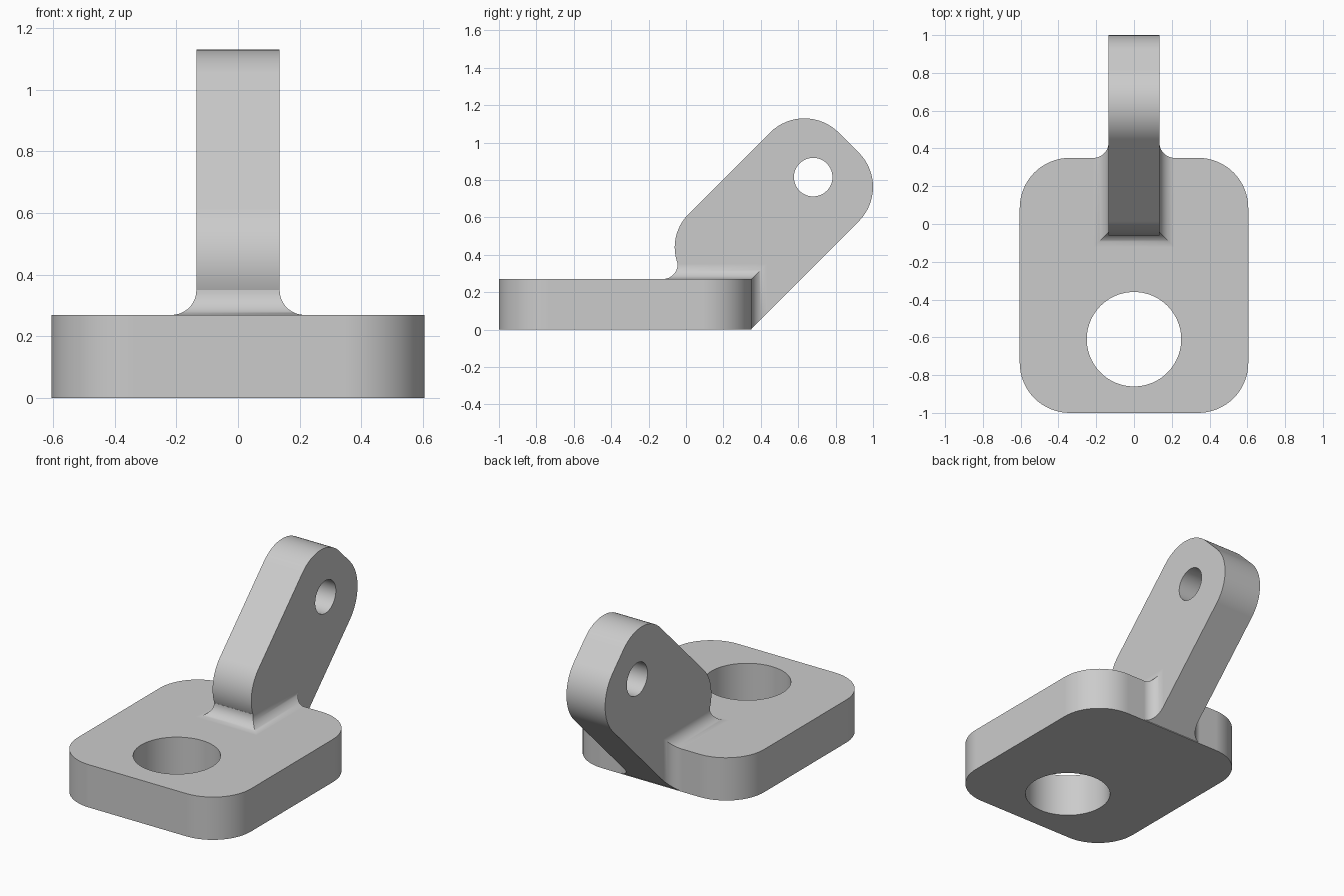
import bpy
import bmesh
import math
from mathutils import Vector

if "Cube" in bpy.data.objects:
    bpy.data.objects.remove(bpy.data.objects["Cube"], do_unlink=True)

metal = bpy.data.materials.new("light grey metal")
metal.use_nodes = True
GREY = (0.6, 0.6, 0.6, 1.0)
metal.diffuse_color = GREY
metal.node_tree.nodes["Principled BSDF"].inputs["Base Color"].default_value = GREY

BASE_TOP, BASE_BACK = 0.27, 0.35
ARM_HALF = 0.135
FILLET = 0.08


def make_object(name, bm):
    bmesh.ops.recalc_face_normals(bm, faces=bm.faces)
    mesh = bpy.data.meshes.new(name)
    bm.to_mesh(mesh)
    bm.free()
    mesh.materials.append(metal)
    obj = bpy.data.objects.new(name, mesh)
    bpy.context.collection.objects.link(obj)
    return obj


def rounded(corners, steps=16):
    """Outline from (u, v, radius) right-angled corners."""
    outline = []
    for i, (u, v, r) in enumerate(corners):
        p = Vector((u, v))
        if r == 0:
            outline.append(p)
            continue
        to_prev = (Vector(corners[i - 1][:2]) - p).normalized()
        to_next = (Vector(corners[(i + 1) % len(corners)][:2]) - p).normalized()
        centre = p + (to_prev + to_next) * r
        for k in range(steps + 1):
            a = math.pi / 2 * k / steps
            outline.append(centre - r * (to_next * math.cos(a) + to_prev * math.sin(a)))
    return outline


def extrude(name, outline, place, low, high):
    """Prism of an outline; place maps (u, v, depth) to a position."""
    bm = bmesh.new()
    ends = [[bm.verts.new(place(p.x, p.y, d)) for p in outline] for d in (low, high)]
    for ring in ends:
        bm.faces.new(ring)
    n = len(outline)
    for i in range(n):
        j = (i + 1) % n
        bm.faces.new((ends[0][i], ends[0][j], ends[1][j], ends[1][i]))
    return make_object(name, bm)


def circle(u, v, r, n=96):
    return [Vector((u + r * math.cos(math.tau * k / n), v + r * math.sin(math.tau * k / n)))
            for k in range(n)]


def combine(target, tool, operation):
    mod = target.modifiers.new(operation, "BOOLEAN")
    mod.operation = operation
    mod.solver = "EXACT"
    mod.object = tool
    bpy.context.view_layer.objects.active = target
    bpy.ops.object.modifier_apply(modifier=mod.name)
    bpy.data.objects.remove(tool, do_unlink=True)


def flat(u, v, d):
    return (u, v, d)


def sideways(u, v, d):
    return (d, u, v)


# Base plate with rounded corners
R = 0.265
W = 0.605
bracket = extrude("bracket", rounded([(-W, -1, R), (W, -1, R), (W, BASE_BACK, R), (-W, BASE_BACK, R)]),
                  flat, 0, BASE_TOP)

# Leaning arm, foot buried in the plate
arm = extrude("arm", rounded([(0.348, 0.003, 0), (1.1075, 0.7625, 0.26), (0.633, 1.237, 0.26),
                              (-0.164, 0.44, 0.25), (0.036, 0.24, 0), (0.1, 0.1, 0)]),
              sideways, -ARM_HALF, ARM_HALF)


# Concave fillet around the arm foot, mitred at its corners
def fillet_row(x, front, top, back, bottom):
    half = [(x, back, bottom), (x, back, top), (x, front, top)]
    return half + [(-px, y, z) for px, y, z in reversed(half)]


rows = [fillet_row(0.1, 0.0, BASE_TOP + FILLET, BASE_BACK + FILLET, 0.1)]
STEPS = 12
for k in range(STEPS + 1):
    a = math.pi / 2 * k / STEPS
    t = FILLET * (1 - math.cos(a))
    h = FILLET * (1 - math.sin(a))
    rows.append(fillet_row(ARM_HALF + t, -0.0445 - t, BASE_TOP + h, BASE_BACK + h, h + 0.005))
rows.append(fillet_row(ARM_HALF + FILLET, -0.1, 0.17, 0.25, 0.1))

bm = bmesh.new()
grid = [[bm.verts.new(p) for p in row] for row in rows]
for r0, r1 in zip(grid, grid[1:]):
    for i in range(6):
        j = (i + 1) % 6
        bm.faces.new((r0[i], r0[j], r1[j], r1[i]))
for row in (grid[0], grid[-1]):
    bm.faces.new((row[0], row[1], row[4], row[5]))
    bm.faces.new((row[1], row[2], row[3], row[4]))
foot_fillet = make_object("foot_fillet", bm)

combine(bracket, arm, "UNION")
combine(bracket, foot_fillet, "UNION")

# Mounting hole and arm eye
combine(bracket, extrude("plate_hole", circle(0, -0.61, 0.25), flat, -0.2, 0.5), "DIFFERENCE")
combine(bracket, extrude("arm_hole", circle(0.68, 0.815, 0.103), sideways, -0.5, 0.5), "DIFFERENCE")

# Smooth curved walls, crisp edges, flat faces kept flat
bpy.ops.object.select_all(action="DESELECT")
bracket.select_set(True)
bpy.context.view_layer.objects.active = bracket
bpy.ops.object.shade_smooth_by_angle(angle=math.radians(30))
weighted = bracket.modifiers.new("flat_faces", "WEIGHTED_NORMAL")
weighted.keep_sharp = True
weighted.weight = 100
